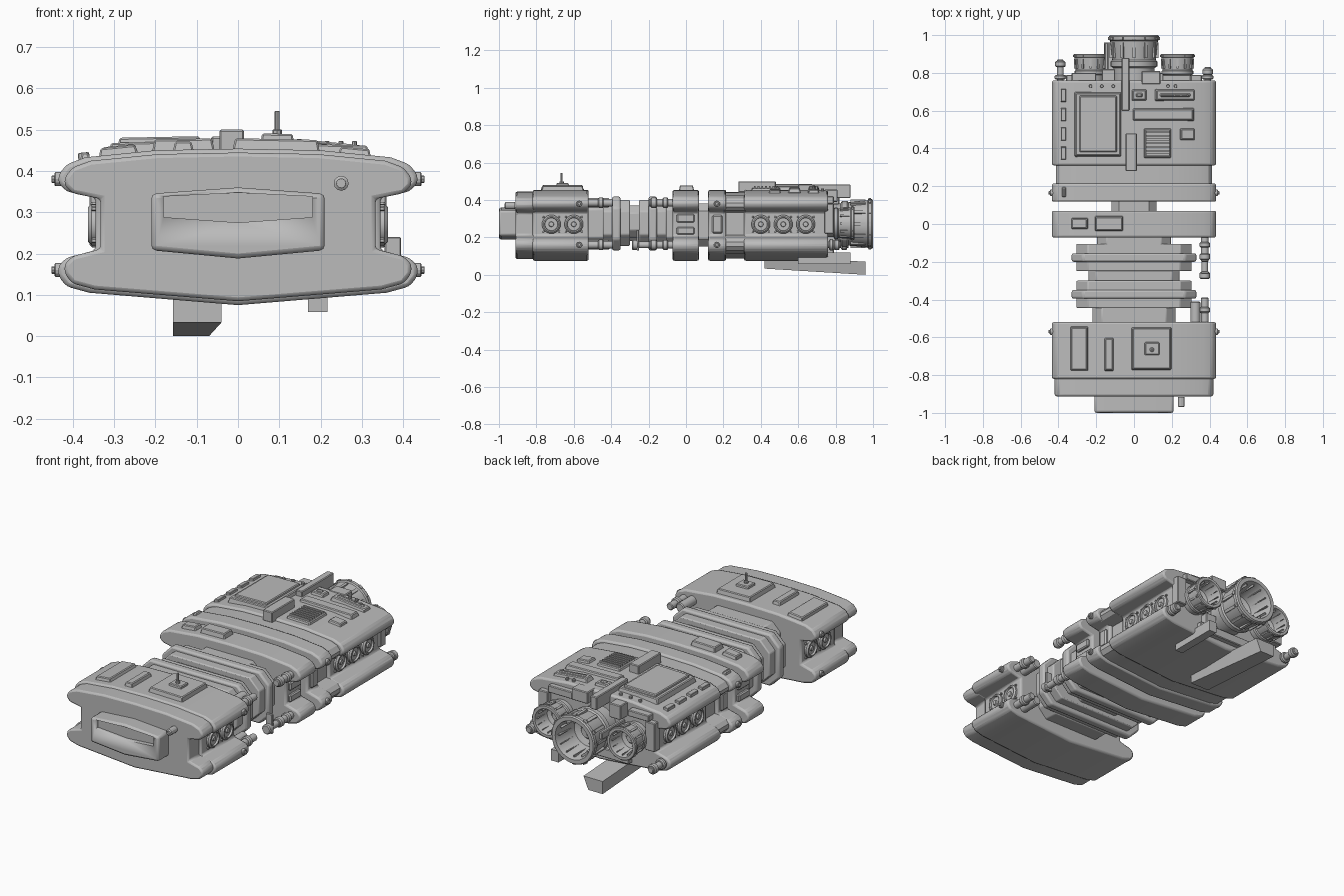
import bpy, bmesh, math
from mathutils import Vector, Matrix

if "Cube" in bpy.data.objects:
    bpy.data.objects.remove(bpy.data.objects["Cube"], do_unlink=True)

grey = bpy.data.materials.new("hull grey")
grey.use_nodes = True
grey.diffuse_color = (0.5, 0.5, 0.5, 1)
grey.node_tree.nodes["Principled BSDF"].inputs["Base Color"].default_value = (0.5, 0.5, 0.5, 1)


def finish(name, bm, bevel=0, segments=2, smooth=True):
    bmesh.ops.recalc_face_normals(bm, faces=bm.faces)
    mesh = bpy.data.meshes.new(name)
    bm.to_mesh(mesh)
    bm.free()
    mesh.materials.append(grey)
    ob = bpy.data.objects.new(name, mesh)
    bpy.context.collection.objects.link(ob)
    if bevel:
        mod = ob.modifiers.new("bevel", "BEVEL")
        mod.width, mod.segments, mod.limit_method = bevel, segments, "ANGLE"
    if smooth:
        bpy.ops.object.select_all(action="DESELECT")
        bpy.context.view_layer.objects.active = ob
        ob.select_set(True)
        bpy.ops.object.shade_smooth_by_angle(angle=math.radians(28))
    return ob


def prism(name, outline, y0, y1, bevel=0.012):
    """Extrude an x-z outline along y."""
    bm = bmesh.new()
    a = [bm.verts.new((x, y0, z)) for x, z in outline]
    b = [bm.verts.new((x, y1, z)) for x, z in outline]
    bm.faces.new(a)
    bm.faces.new(b)
    for i in range(len(a)):
        j = (i + 1) % len(a)
        bm.faces.new((a[i], a[j], b[j], b[i]))
    return finish(name, bm, bevel)


def box(name, x0, x1, y0, y1, z0, z1, bevel=0.004, taper=0, tilt=0):
    bm = bmesh.new()
    bmesh.ops.create_cube(bm, size=1)
    w, d, h = x1 - x0, y1 - y0, z1 - z0
    for v in bm.verts:
        k = taper if v.co.z > 0 else 0
        v.co = (v.co.x * (w - 2 * k), v.co.y * (d - 2 * k), v.co.z * h)
    centre = Vector(((x0 + x1) / 2, (y0 + y1) / 2, (z0 + z1) / 2))
    bm.transform(Matrix.Translation(centre) @ Matrix.Rotation(tilt, 4, "Y"))
    return finish(name, bm, bevel, 1, False)


def lathe(name, profile, loc, axis, n=20):
    """Turn (radius, height) points about an axis starting at loc."""
    bm = bmesh.new()
    rings = []
    for r, h in profile:
        count = n if r > 0 else 1
        rings.append([bm.verts.new((r * math.cos(math.tau * i / n), r * math.sin(math.tau * i / n), h))
                      for i in range(count)])
    for a, b in zip(rings, rings[1:]):
        for i in range(n):
            j = (i + 1) % n
            if len(a) == 1:
                bm.faces.new((a[0], b[i], b[j]))
            elif len(b) == 1:
                bm.faces.new((a[i], a[j], b[0]))
            else:
                bm.faces.new((a[i], a[j], b[j], b[i]))
    turn = Vector((0, 0, 1)).rotation_difference(Vector(axis)).to_matrix().to_4x4()
    bm.transform(Matrix.Translation(loc) @ turn)
    return finish(name, bm)


def rod(name, r, loc, axis, length, n=16):
    c = r * 0.2
    return lathe(name, [(0, 0), (r - c, 0), (r, c), (r, length - c), (r - c, length), (0, length)], loc, axis, n)


# Hull cross-section: two lobes each side with a channel between
HALF = [(0, .454), (.2, .45), (.37, .433), (.415, .416), (.435, .39), (.435, .37), (.415, .35), (.345, .336),
        (.345, .208), (.415, .19), (.435, .17), (.435, .145), (.415, .12), (.36, .105), (0, .075)]


def hull(sx=1, sz=1):
    pts = [(x * sx, .265 + (z - .265) * sz) for x, z in HALF]
    return pts + [(-x, z) for x, z in reversed(pts[1:-1])]


def collar(w, z0, z1, c):
    half = [(w - c, z1), (w, z1 - c), (w, z0 + c), (w - c, z0)]
    return half + [(-x, z) for x, z in reversed(half)]


prism("front_plate", hull(.965, .95), -.912, -.80, .01)
prism("front_hull", hull(), -.82, -.52, .014)
prism("middle_hull", hull(), -.072, .07, .014)
prism("rear_collar_hull", hull(), .118, .215, .014)
prism("rear_recess", hull(.95, .94), .20, .32, 0)
prism("rear_hull", hull(), .31, .76, .014)

# Neck and ribbed collars
prism("core", collar(.12, .15, .38, .04), -.1, .4, 0)
prism("front_neck", collar(.22, .15, .40, .05), -.54, -.44, .006)
prism("middle_neck", collar(.16, .18, .36, .04), -.46, -.08, .006)
prism("inner_neck", collar(.24, .20, .37, .04), -.31, -.24, .006)
prism("rear_neck", collar(.195, .15, .40, .05), -.12, -.06, .006)
for start in (-.445, -.25):
    prism("collar", collar(.305, .155, .40, .06), start, start + .145, .006)
    prism("collar_flange", collar(.33, .13, .418, .06), start + .05, start + .095, .01)

# Nose with a recessed visor slot
nose = prism("nose", [(-.21, .345), (0, .36), (.21, .345), (.21, .208), (0, .188), (-.21, .208)], -1, -.9, .012)
slot = prism("visor_cutter", [(-.18, .338), (0, .347), (.18, .338), (.18, .288), (0, .275), (-.18, .288)],
             -1.05, -.975, 0)
cut = nose.modifiers.new("visor", "BOOLEAN")
cut.operation, cut.solver, cut.object = "DIFFERENCE", "EXACT", slot
bpy.context.view_layer.objects.active = nose
for mod in list(nose.modifiers):
    bpy.ops.object.modifier_apply(modifier=mod.name)
bpy.data.objects.remove(slot, do_unlink=True)
lathe("nose_sensor", [(.018, 0), (.018, .05), (.011, .055), (.011, .045), (0, .045)], (.25, -.915, .37), (0, -1, 0), 12)


def roof(x):
    x = abs(x)
    return .454 - .02 * x if x < .2 else .45 - .1 * (x - .2)


def plate(name, x0, x1, y0, y1, h, taper=.008, bevel=.004):
    """Raised panel following the roof slope."""
    mid = (x0 + x1) / 2
    z = roof(mid)
    tilt = math.copysign(math.atan(.02 if abs(mid) < .2 else .1), mid)
    return box(name, x0, x1, y0, y1, z - .012, z + h, bevel, taper, tilt)


# Roof panels: x0, x1, y0, y1, height
for x0, x1, y0, y1, h in [
        (-.34, -.24, -.78, -.54, .018), (-.16, -.105, -.78, -.60, .02), (-.015, .2, -.775, -.545, .025),
        (.05, .14, -.70, -.62, .038), (-.335, -.24, -.03, .035, .02), (-.21, -.055, -.04, .045, .026),
        (-.385, -.355, .14, .2, .012), (-.315, -.065, .355, .70, .02), (-.295, -.085, .375, .685, .032),
        (.05, .2, .345, .51, .014), (.24, .325, .44, .51, .014), (-.01, .32, .545, .615, .014),
        (-.015, .07, .65, .715, .016), (.005, .05, .665, .70, .024), (.11, .325, .65, .715, .016),
        (.13, .305, .667, .698, .022)]:
    plate("roof_panel", x0, x1, y0, y1, h)
for i in range(4):
    plate("roof_hinge", -.388, -.358, .34 + i * .102, .41 + i * .102, .012, .002, .002)
for i in range(7):
    y = .362 + i * .02
    plate("grille_bar", .062, .188, y, y + .011, .022, .001, 0)
for x in (-.23, -.17, -.11, .18, .22):
    rod("roof_stud", .009, (x, .73, .43), (0, 0, 1), roof(x) - .43 + .012, 8)
for i in range(5):
    rod("panel_stud", .006, (.15 + i * .033, .682, .45), (0, 0, 1), .022, 8)
rod("antenna", .006, (.095, -.665, .46), (0, 0, 1), .085, 8)
rod("antenna_base", .012, (.095, -.665, .46), (0, 0, 1), .04, 8)
box("roof_beam_front", -.045, .015, .28, .48, .44, .5)
box("roof_beam_rear", -.065, -.025, .6, .88, .41, .483)

# Side portholes and bolts on both sides
PORT = [(.05, -.005), (.05, .01), (.042, .018), (.036, .018), (.034, .008), (.014, .008), (.012, .016), (0, .018)]
for s in (-1, 1):
    for y in (-.72, -.60, .40, .52, .64):
        lathe("porthole", PORT, (s * .345, y, .27), (s, 0, 0), 24)
        for k in range(4):
            a = math.tau * (k + .5) / 4
            rod("porthole_bolt", .006, (s * .343, y + .06 * math.cos(a), .27 + .055 * math.sin(a)), (s, 0, 0), .012, 6)
    for y in (-.57, .165):
        for z in (.38, .16):
            rod("lobe_bolt", .017, (s * .425, y, z), (s, 0, 0), .02, 12)
            rod("lobe_bolt_cap", .009, (s * .44, y, z), (s, 0, 0), .012, 8)
    xs = sorted((s * .335, s * .36))
    box("side_panel", *xs, .14, .195, .22, .32, .008)
    box("side_panel", *xs, -.05, .045, .215, .255, .006)
    box("side_panel", *xs, -.05, .045, .28, .325, .006)

# Couplings along the left flank
for z in (.385, .16):
    rod("rear_coupling", .02, (.375, -.20, z), (0, 1, 0), .14)
    rod("rear_coupling_tip", .027, (.375, -.19, z), (0, 1, 0), .035)
    rod("rear_coupling_band", .027, (.375, -.125, z), (0, 1, 0), .03)
    rod("front_coupling", .02, (.375, -.53, z), (0, 1, 0), .14)
    rod("front_coupling_band", .028, (.375, -.47, z), (0, 1, 0), .03)
    rod("inner_coupling", .026, (.325, -.53, z), (0, 1, 0), .12)
rod("probe", .018, (.375, -.275, .16), (0, 1, 0), .1)
rod("probe_tip", .027, (.375, -.29, .16), (0, 1, 0), .035)
box("probe_bracket", .355, .395, -.265, -.25, .13, .24, .003)

# Rear lobe thrusters
for x, end in ((-.39, .87), (.39, .83)):
    rod("lobe_thruster", .018, (x, .74, .16), (0, 1, 0), end - .74)
    rod("lobe_thruster_tip", .027, (x, end - .04, .16), (0, 1, 0), .032)
    rod("lobe_thruster_band", .03, (x, .765, .16), (0, 1, 0), .025)


# Engines with hollow ribbed nozzles
def engine(x, z, r, y0, y1):
    n, d = 32, y1 - y0
    lathe("engine_nozzle", [(0, 0), (.8 * r, 0), (.82 * r, .3 * d), (.93 * r, .34 * d), (.93 * r, .44 * d),
                            (.87 * r, .47 * d), (.95 * r, .88 * d), (r, .9 * d), (r, .97 * d), (.96 * r, d),
                            (.8 * r, d), (.76 * r, .92 * d), (.64 * r, .45 * d), (.4 * r, .4 * d),
                            (.25 * r, .5 * d), (0, .5 * d)], (x, y0, z), (0, 1, 0), n)
    for i in range(12):
        spin = Matrix.Translation((x, 0, z)) @ Matrix.Rotation(math.tau * i / 12, 4, "Y")
        ribs = [(.93 * r, .52, .84, .12), (.7 * r, .48, .94, .04), (.99 * r, .9, .96, .16)]
        for rr, a, b, w in ribs:
            bm = bmesh.new()
            bmesh.ops.create_cube(bm, size=1)
            scale = Matrix.Diagonal((w * r, (b - a) * d, .09 * r, 1))
            bm.transform(spin @ Matrix.Translation((0, y0 + d * (a + b) / 2, rr)) @ scale)
            finish("engine_rib", bm, 0, 1, False)


engine(0, .272, .133, .75, 1)
engine(-.23, .275, .09, .74, .9)
engine(.23, .275, .09, .74, .9)

# Rear machinery around the engines
for x0, x1, y1, z0, z1 in [(.04, .14, .81, .39, .455), (-.17, -.1, .82, .36, .44), (-.36, -.3, .79, .22, .38),
                           (.3, .36, .79, .22, .38), (.15, .3, .79, .38, .42), (-.33, -.2, .8, .385, .42),
                           (-.2, .2, .79, .11, .16), (-.155, -.135, .96, .30, .34), (.1, .17, .8, .14, .22)]:
    box("rear_block", x0, x1, .74, y1, z0, z1)

# Ventral fins
bm = bmesh.new()
bmesh.ops.create_cube(bm, size=1)
for v in bm.verts:
    back, low, left = v.co.y > 0, v.co.z < 0, v.co.x > 0
    v.co.x = (-.07 if back and low else -.04) if left else -.158
    v.co.z = (0 if back else .033) if low else (.07 if back else .1)
    v.co.y = .96 if back else .42
finish("large_ventral_fin", bm, 0, 1, False)
box("small_ventral_fin", .17, .217, .6, .88, .058, .12, 0)
